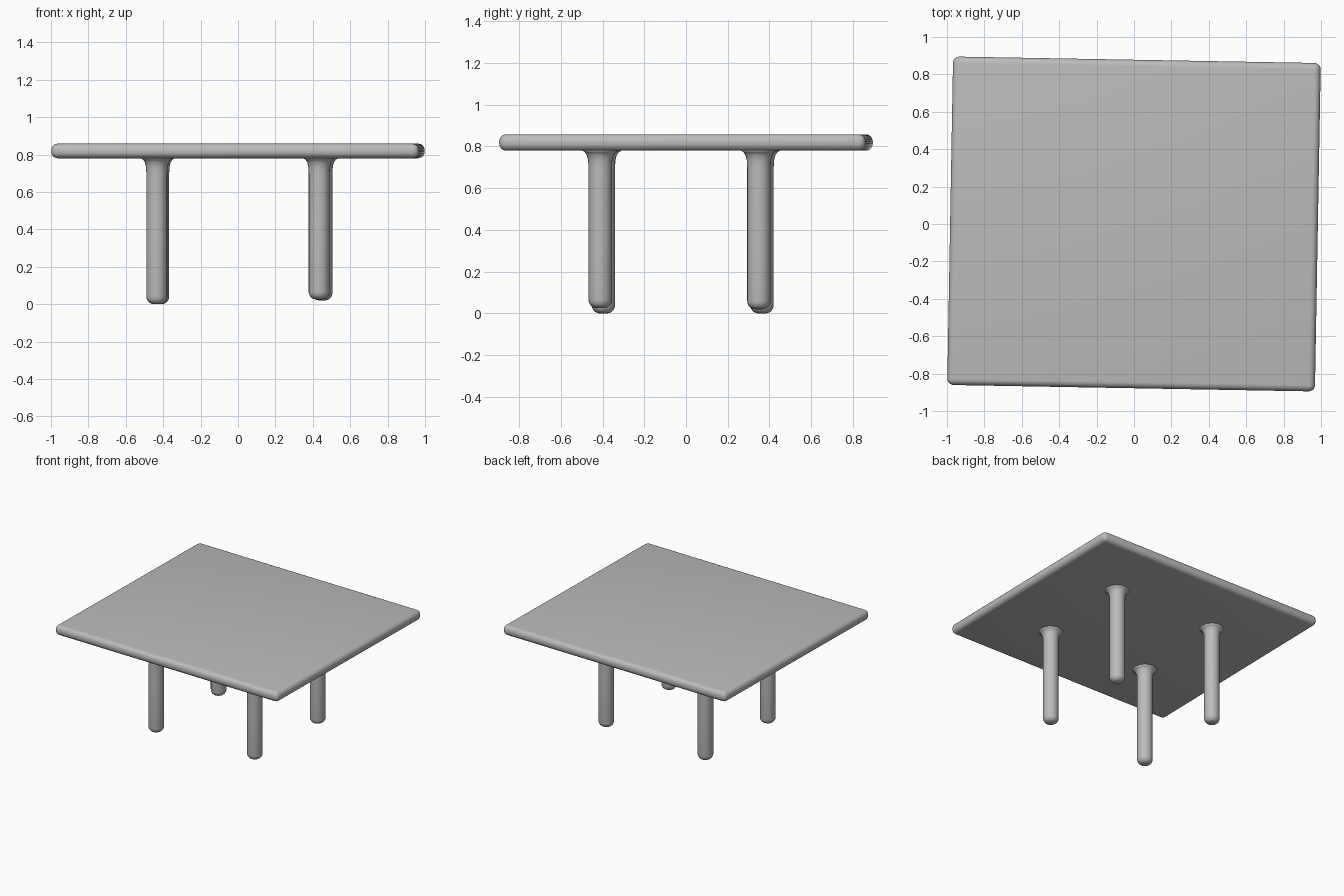
import bpy, bmesh, math
from mathutils import Matrix

if "Cube" in bpy.data.objects:
    bpy.data.objects.remove(bpy.data.objects["Cube"])

grey = bpy.data.materials.new("plain_grey")
grey.diffuse_color = (0.5, 0.5, 0.5, 1)
grey.use_nodes = True
grey.node_tree.nodes["Principled BSDF"].inputs["Base Color"].default_value = grey.diffuse_color


def finish(name, bm):
    bmesh.ops.recalc_face_normals(bm, faces=bm.faces)
    me = bpy.data.meshes.new(name)
    bm.to_mesh(me)
    bm.free()
    me.materials.append(grey)
    ob = bpy.data.objects.new(name, me)
    bpy.context.collection.objects.link(ob)
    for p in me.polygons:
        p.use_smooth = True
    return ob


# Table top: rounded slab, turned slightly about the vertical
bm = bmesh.new()
bmesh.ops.create_cube(bm, size=1)
bmesh.ops.scale(bm, vec=(1.966, 1.756, 0.078), verts=bm.verts)
bmesh.ops.bevel(bm, geom=bm.edges[:], offset=0.034, segments=5,
                profile=0.5, affect='EDGES')
bmesh.ops.rotate(bm, matrix=Matrix.Rotation(math.radians(-1.02), 3, 'Z'), verts=bm.verts)
bmesh.ops.translate(bm, vec=(0, 0, 0.819), verts=bm.verts)
finish("table_top", bm)


# Legs: turned posts with a rounded foot and a flare under the top
def leg(name, x, y, foot):
    r, b = 0.056, 0.04
    profile = [(0.0, foot)]
    for i in range(6):
        a = math.radians(18 * i)
        profile.append((r - b + b * math.sin(a), foot + b - b * math.cos(a)))
    profile += [(r, 0.4), (r, 0.70), (0.058, 0.735), (0.064, 0.758),
                (0.074, 0.773), (0.092, 0.783), (0.0, 0.79)]
    bm = bmesh.new()
    vs = [bm.verts.new((x + px, y, pz)) for px, pz in profile]
    es = [bm.edges.new(p) for p in zip(vs, vs[1:])]
    bmesh.ops.spin(bm, geom=vs + es, cent=(x, y, 0), axis=(0, 0, 1),
                   angle=2 * math.pi, steps=24)
    bmesh.ops.remove_doubles(bm, verts=bm.verts, dist=1e-4)
    finish(name, bm)


leg("front_left_leg", -0.434, -0.396, 0.0)
leg("front_right_leg", 0.434, -0.411, 0.025)
leg("back_left_leg", -0.424, 0.364, 0.0)
leg("back_right_leg", 0.449, 0.349, 0.02)
